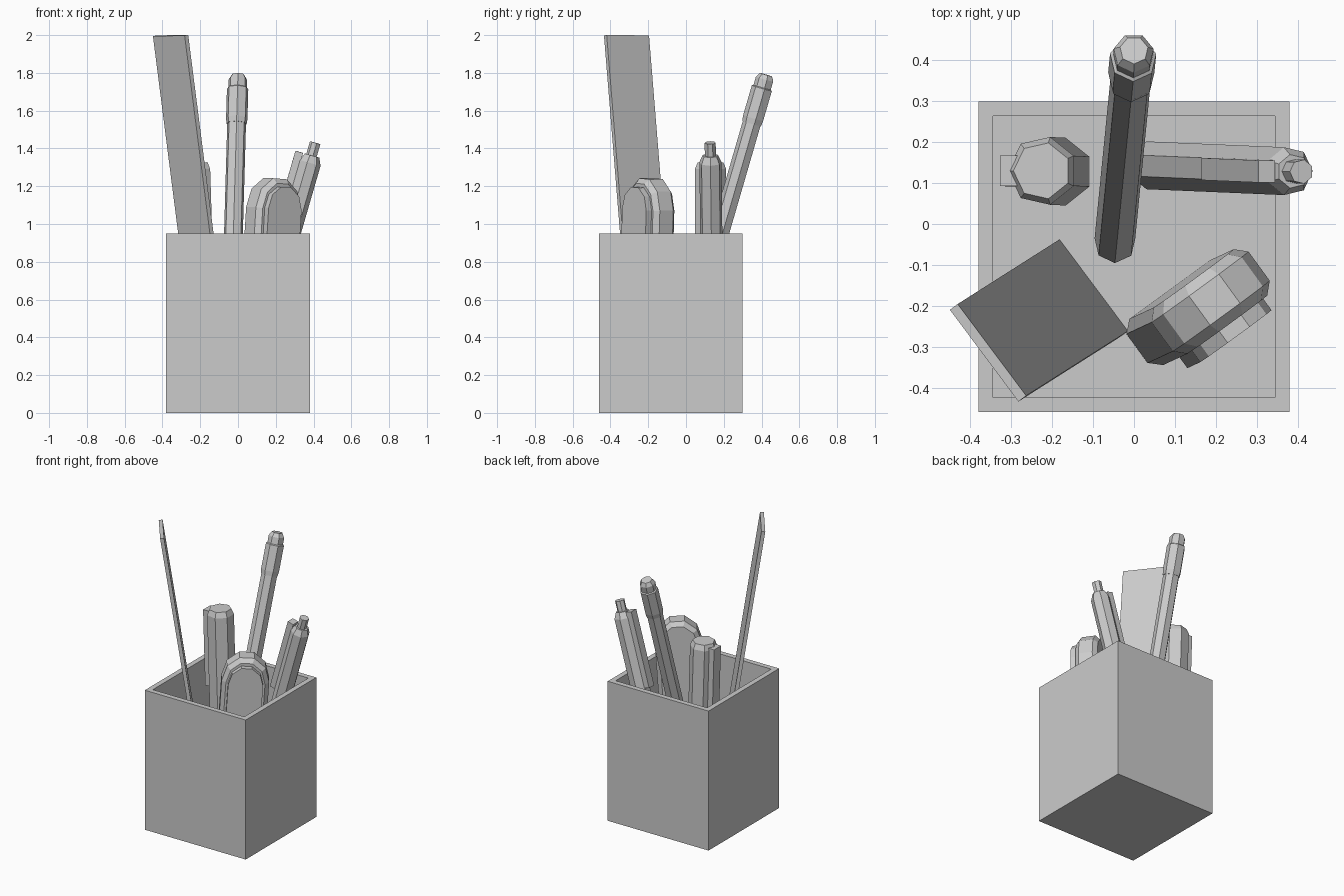
import bpy, bmesh, math
from mathutils import Vector, Matrix

if "Cube" in bpy.data.objects:
    bpy.data.objects.remove(bpy.data.objects["Cube"])


def frame(p0, p1, xhint):
    """Matrix with origin p0, local z towards p1 and local x near xhint; also the length."""
    p0, p1 = Vector(p0), Vector(p1)
    z = (p1 - p0).normalized()
    y = z.cross(Vector(xhint)).normalized()
    x = y.cross(z)
    m = Matrix((x, y, z)).transposed().to_4x4()
    m.translation = p0
    return m, (p1 - p0).length


def finish(name, bm, m=Matrix()):
    bmesh.ops.recalc_face_normals(bm, faces=bm.faces)
    me = bpy.data.meshes.new(name)
    bm.to_mesh(me)
    bm.free()
    ob = bpy.data.objects.new(name, me)
    ob.matrix_world = m
    bpy.context.collection.objects.link(ob)
    return ob


def block(name, m, lo, hi):
    """Box between two local corners."""
    bm = bmesh.new()
    bmesh.ops.create_cube(bm, size=1)
    for v in bm.verts:
        v.co = [l + (c + 0.5) * (h - l) for c, l, h in zip(v.co, lo, hi)]
    return finish(name, bm, m)


def rod(name, m, stations, sides=7, roll=0.0):
    """Faceted rod through (height, radius) stations."""
    bm = bmesh.new()
    rings = [[bm.verts.new((r * math.cos(roll + math.tau * i / sides),
                            r * math.sin(roll + math.tau * i / sides), h))
              for i in range(sides)] for h, r in stations]
    for a, b in zip(rings, rings[1:]):
        for i in range(sides):
            j = (i + 1) % sides
            bm.faces.new((a[i], a[j], b[j], b[i]))
    bm.faces.new(rings[0])
    bm.faces.new(rings[-1])
    return finish(name, bm, m)


def arch(name, m, half_w, rise, z0, z1, y0, y1, bevel):
    """Round-topped slab with chamfered rims."""
    pts = [(-half_w, z0), (half_w, z0)]
    pts += [(half_w * math.cos(math.pi * i / 5), z1 - rise + rise * math.sin(math.pi * i / 5) / math.sin(math.pi * .4))
            for i in range(6)]
    bm = bmesh.new()
    f = bm.faces.new([bm.verts.new((x, y0, z)) for x, z in pts])
    ext = bmesh.ops.extrude_face_region(bm, geom=[f], use_keep_orig=True)
    bmesh.ops.translate(bm, vec=(0, y1 - y0, 0),
                        verts=[g for g in ext["geom"] if isinstance(g, bmesh.types.BMVert)])
    bmesh.ops.recalc_face_normals(bm, faces=bm.faces)
    if bevel:
        rims = [e for e in bm.edges if abs(e.verts[0].co.y - e.verts[1].co.y) < 1e-5]
        bmesh.ops.bevel(bm, geom=rims, offset=bevel, segments=1, affect='EDGES')
    return finish(name, bm, m)


# open square holder
bm = bmesh.new()
bmesh.ops.create_cube(bm, size=1)
for v in bm.verts:
    v.co = (v.co.x * 0.76, v.co.y * 0.76 - 0.08, (v.co.z + 0.5) * 0.95)
top = max(bm.faces, key=lambda f: f.calc_center_median().z)
bmesh.ops.inset_region(bm, faces=[top], thickness=0.05)
inner = bmesh.ops.extrude_discrete_faces(bm, faces=[top])["faces"][0]
bmesh.ops.translate(bm, verts=inner.verts, vec=(0, 0, -0.9))
finish("holder_box", bm)

# ruler
m, L = frame((-0.108, -0.157, 0.05), (-0.357, -0.315, 1.998), (0.6, -0.8, 0))
block("ruler", m, (-0.14, -0.012, 0), (0.14, 0.012, L))

# long capped pencil
m, L = frame((-0.05, -0.08, 0.05), (0.0, 0.425, 1.79), (1, 0, 0))
rod("pencil", m, [(0, .008), (.12, .051), (L - .25, .051)], roll=-math.pi / 2)
rod("pencil_cap", m, [(L - .27, .054), (L - .24, .058), (L - .075, .058), (L - .07, .05),
                      (L - .025, .05), (L, .035)], roll=-math.pi / 2)

# click pen with pocket clip
m, L = frame((0.01, 0.145, 0.05), (0.41, 0.128, 1.43), (-1, 0, 0))
rod("click_pen", m, [(0, .012), (.12, .06), (L - .11, .06), (L - .07, .042)], roll=math.pi / 7)
rod("click_pen_button", m, [(L - .08, .03), (L, .03)])
block("click_pen_clip", m, (.048, -.027, L - .57), (.09, .027, L - .07))

# thick marker with pocket clip
m, L = frame((-0.185, 0.128, 0.05), (-0.225, 0.13, 1.325), (-1, 0, 0))
rod("marker", m, [(0, .07), (.03, .085), (L - .035, .085), (L, .07)])
block("marker_clip", m, (.06, -.037, L - .53), (.104, .037, L - .02))

# round-topped cutter with a raised side plate
m, L = frame((0.126, -0.218, 0.05), (0.197, -0.185, 1.24), (0.81, 0.59, 0))
arch("cutter_body", m, .147, .16, 0, L, -.07, .07, .026)
arch("cutter_plate", m, .108, .115, .5, L - .045, -.105, -.06, 0)
